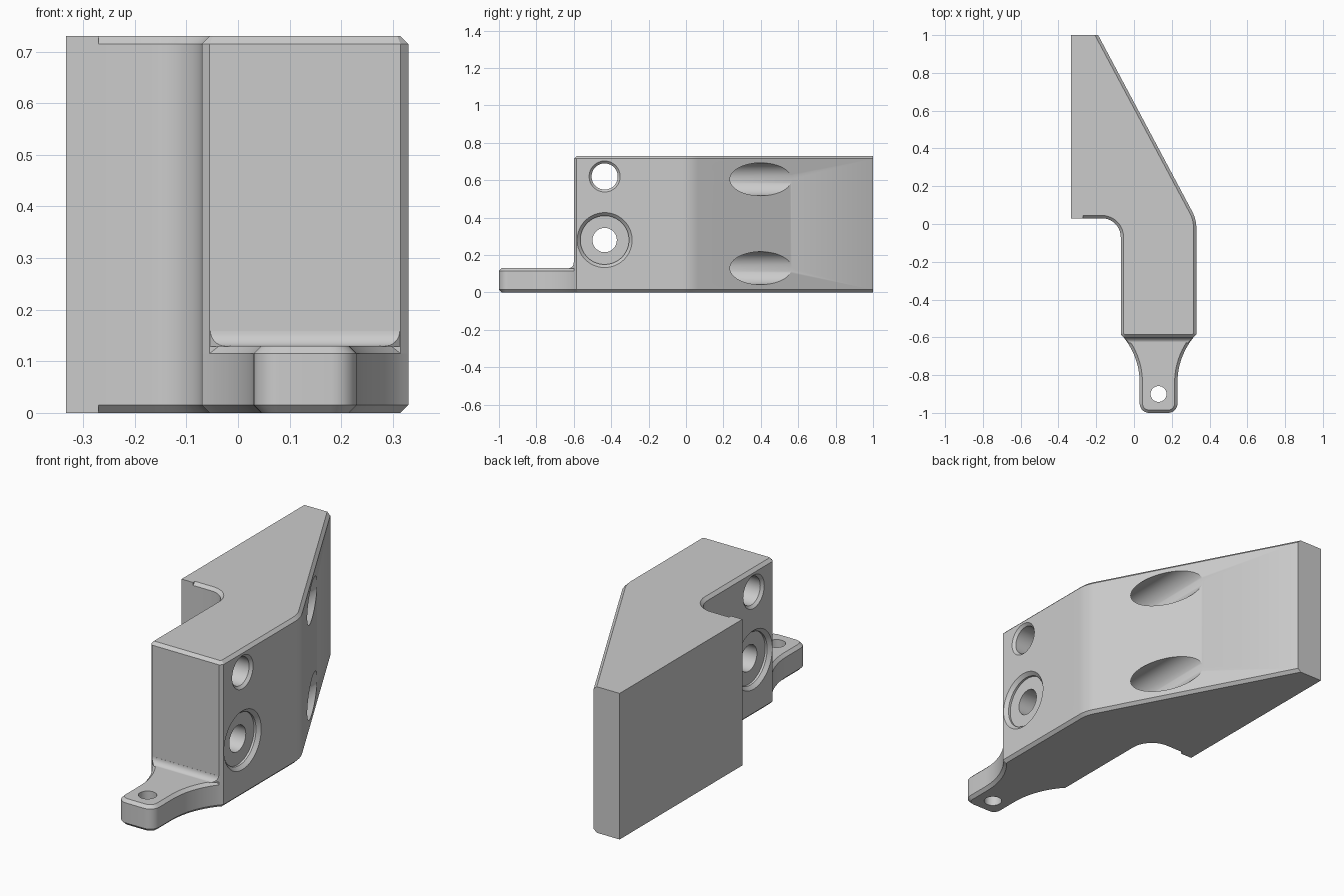
import bpy, bmesh
from math import sin, cos, pi, radians
from mathutils import Vector

if "Cube" in bpy.data.objects:
    bpy.data.objects.remove(bpy.data.objects["Cube"])

CX, H, CH = 0.13, 0.73, 0.015   # arm centre line, height, chamfer


def arc(cx, cy, r, a0, a1, n=10):
    angles = [radians(a0 + (a1 - a0) * i / n) for i in range(n + 1)]
    return [(cx + r * cos(a), cy + r * sin(a)) for a in angles]


def inset(pts, dists):
    """Move every edge of a counter-clockwise outline inward by its own distance."""
    out, n = [], len(pts)
    for i in range(n):
        a, b, c = (Vector(pts[(i + k) % n]) for k in (-1, 0, 1))
        d1, d2 = (b - a).normalized(), (c - b).normalized()
        p = b + Vector((-d1.y, d1.x)) * dists[i - 1]
        q = b + Vector((-d2.y, d2.x)) * dists[i]
        cross = d1.x * d2.y - d1.y * d2.x
        if abs(cross) < 1e-4:
            out.append(tuple(q))
        else:
            w = q - p
            out.append(tuple(p + d1 * ((w.x * d2.y - w.y * d2.x) / cross)))
    return out


def loft(name, rings):
    bm = bmesh.new()
    loops = [[bm.verts.new(co) for co in ring] for ring in rings]
    n = len(loops[0])
    for lo, hi in zip(loops, loops[1:]):
        for i in range(n):
            j = (i + 1) % n
            bm.faces.new((lo[i], lo[j], hi[j], hi[i]))
    bm.faces.new(loops[0][::-1])
    bm.faces.new(loops[-1])
    bmesh.ops.recalc_face_normals(bm, faces=bm.faces)
    me = bpy.data.meshes.new(name)
    bm.to_mesh(me)
    bm.free()
    ob = bpy.data.objects.new(name, me)
    bpy.context.collection.objects.link(ob)
    return ob


def chamfered_slab(name, pts, dists, height):
    small = inset(pts, dists)
    layers = ((0, small), (CH, pts), (height - CH, pts), (height, small))
    return loft(name, [[(x, y, z) for x, y in p] for z, p in layers])


def drill(name, centre, axis, steps, n=64):
    """Turned cutter: steps are (distance along axis, radius)."""
    rings = []
    for h, r in steps:
        ring = []
        for i in range(n):
            u, v = r * cos(2 * pi * i / n), r * sin(2 * pi * i / n)
            off = {'X': (h, u, v), 'Y': (u, h, v), 'Z': (u, v, h)}[axis]
            ring.append(Vector(centre) + Vector(off))
        rings.append(ring)
    return loft(name, rings)


def combine(target, tool, operation):
    mod = target.modifiers.new(tool.name, 'BOOLEAN')
    mod.operation, mod.solver, mod.object = operation, 'EXACT', tool
    bpy.context.view_layer.objects.active = target
    bpy.ops.object.modifier_apply(modifier=mod.name)
    bpy.data.objects.remove(tool, do_unlink=True)


# Main body: square-edged back plate, slanted wing and straight arm
outline = [(-0.333, 1), (-0.333, 0.03), (-0.27, 0.03), (-0.27, 0.0303)]
outline += arc(-0.17, -0.0697, 0.10, 90, 0)
outline += [(-0.07, -0.585), (-0.055, -0.6), (0.315, -0.6), (0.33, -0.585)]
outline += arc(0.15, -0.02, 0.18, 0, 28) + [(-0.19, 1)]
dists = [0, 0, 0] + [CH] * (len(outline) - 4) + [0]
bracket = chamfered_slab("bracket_body", outline, dists, H)

# Flared mounting tab
half = [(-0.07, -0.5), (-0.07, -0.585)]
half += arc(0.03 - 0.381, -0.84, 0.381, 39.04, 0, 12)
half += arc(0.08, -0.95, 0.05, 180, 270, 8)
tab_outline = half + [(2 * CX - x, y) for x, y in reversed(half)]
tab = chamfered_slab("tab", tab_outline, [CH] * (len(tab_outline) - 1) + [0], 0.13)
combine(bracket, tab, 'UNION')

# Concave blend between tab and arm
R, rings = 0.03, []
for i in range(9):
    a = radians(90 * i / 8)
    f, z = R * (1 - sin(a)) + 0.0005, 0.129 + R * (1 - cos(a))
    w = 0.184
    rings.append([(CX - w, -0.58, z), (CX - w, -0.6, z), (CX - w + f, -0.6 - f, z),
                  (CX + w - f, -0.6 - f, z), (CX + w, -0.6, z), (CX + w, -0.58, z)])
combine(bracket, loft("blend", rings), 'UNION')

# Cross holes, both with matching chamfers on the two sides
plain = [(-0.21, 0.093), (-0.187, 0.07)]
stepped = [(-0.21, 0.157), (-0.183, 0.13), (-0.172, 0.13), (-0.172, 0.065)]
for z, steps in ((0.62, plain), (0.28, stepped)):
    steps = steps + [(-h, r) for h, r in reversed(steps)]
    combine(bracket, drill("cross_hole", (CX, -0.435, z), 'X', steps), 'DIFFERENCE')

# Blind bores entering through the slanted face
for z in (0.13, 0.605):
    combine(bracket, drill("bore", (CX, 0, z), 'Y', [(-0.05, 0.088), (1.1, 0.088)]), 'DIFFERENCE')

# Tab hole
combine(bracket, drill("tab_hole", (CX, -0.9, 0), 'Z', [(-0.1, 0.042), (0.2, 0.042)]), 'DIFFERENCE')

bpy.ops.object.select_all(action='DESELECT')
bracket.select_set(True)
bpy.context.view_layer.objects.active = bracket
bpy.ops.object.shade_smooth_by_angle(angle=radians(30))
